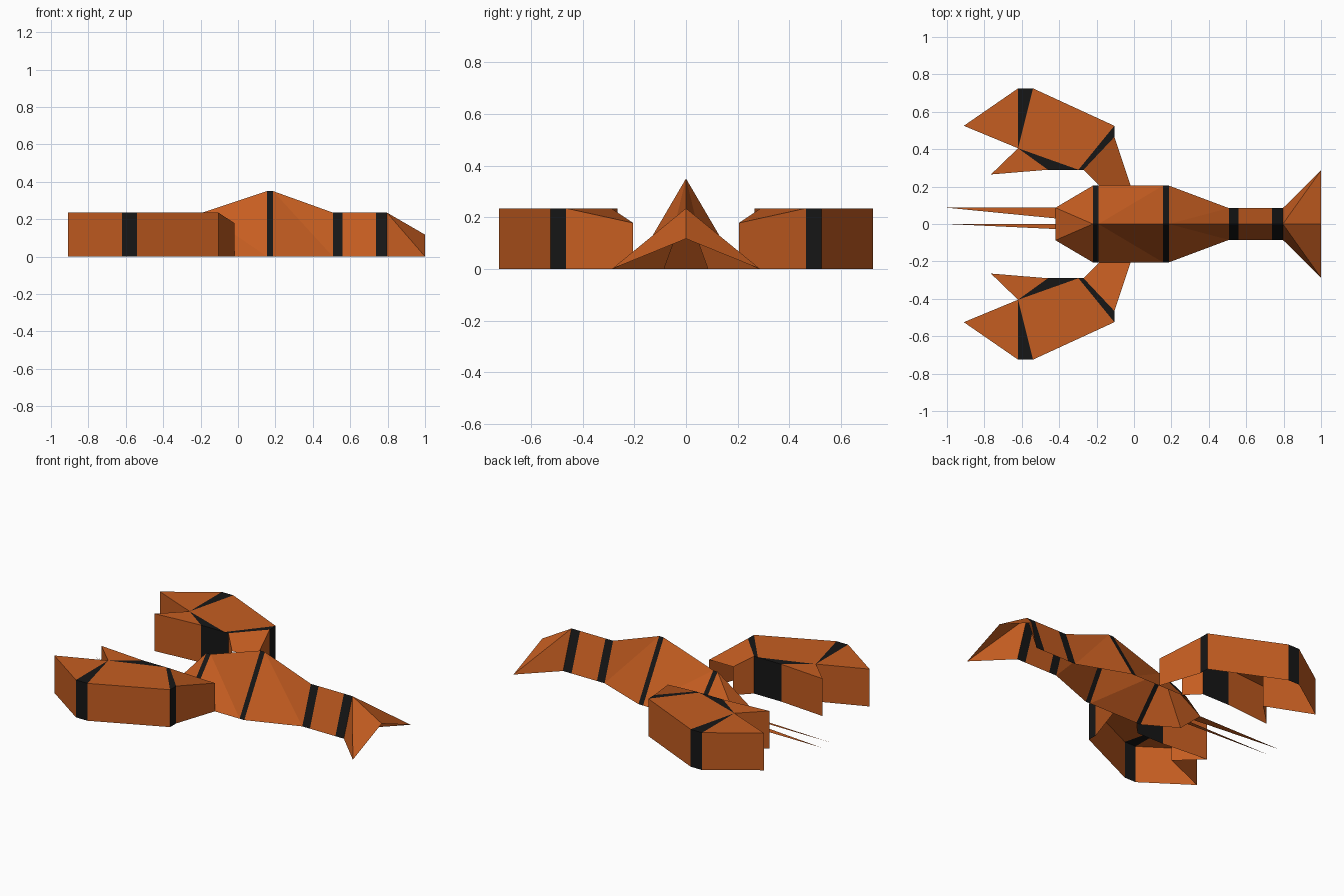
import bpy, bmesh

if "Cube" in bpy.data.objects:
    bpy.data.objects.remove(bpy.data.objects["Cube"])


def material(name, color):
    m = bpy.data.materials.new(name)
    m.diffuse_color = color
    m.use_nodes = True
    m.node_tree.nodes["Principled BSDF"].inputs["Base Color"].default_value = m.diffuse_color
    return m


MATS = [material("rust_shell", (0.56, 0.11, 0.015, 1)),
        material("black_band", (0.008, 0.008, 0.008, 1))]


def finish(name, bm, mirror_y=False):
    mesh = bpy.data.meshes.new(name)
    bm.to_mesh(mesh)
    bm.free()
    for m in MATS:
        mesh.materials.append(m)
    obj = bpy.data.objects.new(name, mesh)
    bpy.context.collection.objects.link(obj)
    if mirror_y:
        mod = obj.modifiers.new("mirror", 'MIRROR')
        mod.use_axis = (False, True, False)
        mod.use_mirror_merge = False
    return obj


def face(bm, verts, mat=0):
    bm.faces.new(verts).material_index = mat


# Body: open-bottomed roof shell, sections are (x, half width, ridge height)
sections = [(-0.22, 0.205, 0.235), (-0.19, 0.205, 0.235),
            (0.155, 0.205, 0.35), (0.187, 0.205, 0.35),
            (0.507, 0.085, 0.235), (0.56, 0.085, 0.235),
            (0.737, 0.085, 0.235), (0.796, 0.085, 0.235),
            (1.0, 0.287, 0.117)]
bm = bmesh.new()
ridge = [bm.verts.new((x, 0, h)) for x, w, h in sections]
sides = {s: [bm.verts.new((x, s * w, 0)) for x, w, h in sections] for s in (1, -1)}
snout = {s: bm.verts.new((-0.42, s * 0.087, 0)) for s in (1, -1)}
for s, base in sides.items():
    for i in range(len(sections) - 1):
        # Every other strip is a black band
        for tri in ((base[i + 1], base[i], ridge[i]),
                    (base[i + 1], ridge[i], ridge[i + 1])):
            face(bm, tri[::s], 1 - i % 2)
    face(bm, (base[0], snout[s], ridge[0])[::s])
face(bm, (snout[1], snout[-1], ridge[0]))
finish("body", bm)

# Antennae: flat slivers lying on the ground
for name, y0, y1 in (("antenna_left", 0.03, 0.087), ("antenna_right", -0.027, 0.0)):
    bm = bmesh.new()
    face(bm, [bm.verts.new(p) for p in ((-0.42, y0, 0), (-0.42, y1, 0), (-1, y1, 0))])
    finish(name, bm)

# Claws with arms: outline (x, y, top height), open underneath and at the body
H = 0.235
outline = [(-0.91, 0.525, H), (-0.62, 0.725, H), (-0.54, 0.725, H),
           (-0.105, 0.525, H), (-0.105, 0.465, H), (-0.018, 0.205, 0.178),
           (-0.185, 0.205, 0.178), (-0.27, 0.29, H), (-0.297, 0.29, H),
           (-0.46, 0.29, H), (-0.765, 0.265, H), (-0.62, 0.405, H)]
tops = [((0, 1, 11), 0), ((1, 2, 11), 1), ((2, 3, 8, 11), 0), ((3, 4, 7, 8), 1),
        ((4, 5, 6, 7), 0), ((8, 9, 11), 1), ((9, 10, 11), 0)]
bm = bmesh.new()
upper = [bm.verts.new(p) for p in outline]
lower = [bm.verts.new((x, y, 0)) for x, y, z in outline]
for ids, mat in tops:
    face(bm, [upper[i] for i in reversed(ids)], mat)
for i in range(len(outline)):
    j = (i + 1) % len(outline)
    if i != 5:
        face(bm, (upper[i], upper[j], lower[j], lower[i]), int(i in (1, 3, 7, 8)))
finish("claws", bm, mirror_y=True)
